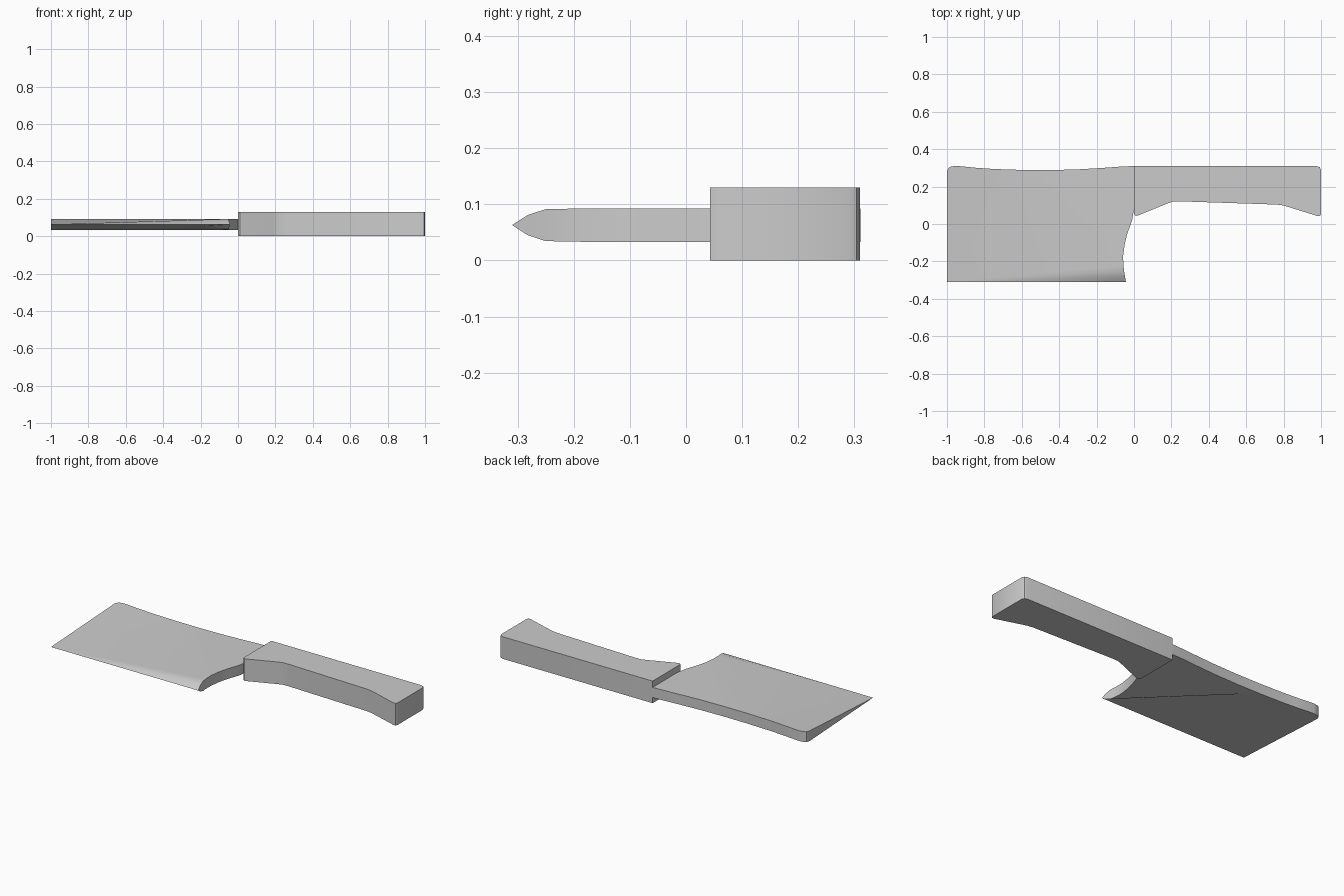
import bpy, bmesh, math

if "Cube" in bpy.data.objects:
    bpy.data.objects.remove(bpy.data.objects["Cube"])


def finish(bm, name):
    bmesh.ops.recalc_face_normals(bm, faces=bm.faces)
    me = bpy.data.meshes.new(name)
    bm.to_mesh(me)
    bm.free()
    ob = bpy.data.objects.new(name, me)
    bpy.context.collection.objects.link(ob)
    bpy.ops.object.select_all(action='DESELECT')
    ob.select_set(True)
    bpy.context.view_layer.objects.active = ob
    bpy.ops.object.shade_smooth_by_angle(angle=math.radians(30))
    return ob


# Handle: flat outline extruded upwards
outline = [(0, .31), (.975, .31), (.993, .304), (1, .288), (1, .055), (.994, .043),
           (.98, .043), (.80, .099), (.76, .104), (.25, .121), (.21, .120),
           (.19, .114), (.025, .047), (.01, .043), (0, .052)]
bm = bmesh.new()
low = [bm.verts.new((x, y, 0)) for x, y in outline]
high = [bm.verts.new((x, y, .13)) for x, y in outline]
bm.faces.new(low)
bm.faces.new(high)
for i in range(len(low)):
    j = (i + 1) % len(low)
    bm.faces.new((low[i], low[j], high[j], high[i]))
finish(bm, "handle")

# Blade: spine, then heel curve, narrowing to a shared cutting edge
spine = [(-1, .28), (-.993, .298), (-.98, .307), (-.95, .311), (-.85, .301), (-.75, .294),
         (-.6, .289), (-.45, .288), (-.3, .292), (-.15, .301), (-.07, .307), (0, .31)]
heel = [(0, .08), (-.01, .02), (-.035, -.05), (-.05, -.11), (-.058, -.17)]
taper = [(-.057, -.22, .0290), (-.053, -.25, .0285), (-.048, -.282, .018)]
MID, HALF = .063, .030
rim = [(x, y, HALF) for x, y in spine + heel] + taper

bm = bmesh.new()
tip = bm.verts.new((-1, -.31, MID))
heel_tip = bm.verts.new((-.043, -.31, MID))
top = [bm.verts.new((x, y, MID + h)) for x, y, h in rim] + [heel_tip]
bottom = [bm.verts.new((x, y, MID - h)) for x, y, h in rim] + [heel_tip]
P = 6                    # low point of the spine
FULL = len(rim) - 4      # last heel point of full thickness
END = len(rim)

# Side cheeks are flat facets running from the cutting edge to the spine
sheets = []
for side, split in ((top, FULL), (bottom, END)):
    for i in range(P):
        bm.faces.new((tip, side[i], side[i + 1]))
    bm.faces.new((tip, side[P], side[split]))
    sheets.append(bm.faces.new(side[P:split + 1]))
    for i in range(split, END):
        bm.faces.new((tip, side[i], side[i + 1]))

# Rim wall and the pointed front end
for i in range(END - 1):
    bm.faces.new((top[i], top[i + 1], bottom[i + 1], bottom[i]))
bm.faces.new((top[END - 1], heel_tip, bottom[END - 1]))
bm.faces.new((tip, top[0], bottom[0]))
bmesh.ops.triangulate(bm, faces=sheets)
finish(bm, "blade")
